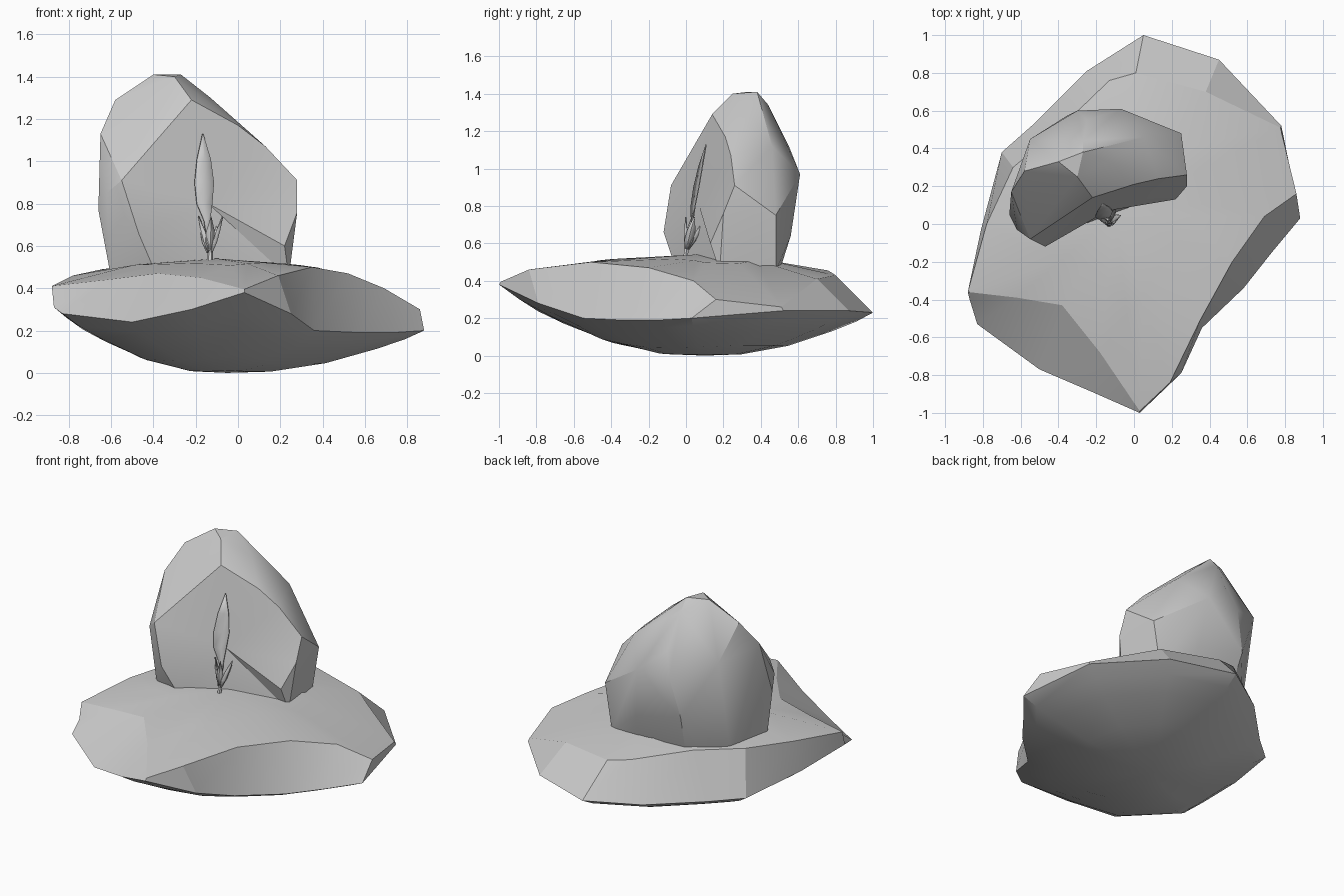
import bpy, bmesh, math
from mathutils import Vector

if "Cube" in bpy.data.objects:
    bpy.data.objects.remove(bpy.data.objects["Cube"])


def finish(bm, name, angle=20):
    bmesh.ops.recalc_face_normals(bm, faces=bm.faces[:])
    me = bpy.data.meshes.new(name)
    bm.to_mesh(me)
    bm.free()
    ob = bpy.data.objects.new(name, me)
    bpy.context.collection.objects.link(ob)
    bpy.ops.object.select_all(action='DESELECT')
    ob.select_set(True)
    bpy.context.view_layer.objects.active = ob
    bpy.ops.object.shade_smooth_by_angle(angle=math.radians(angle))
    return ob


def loft(rings, name, bottom, top):
    bm = bmesh.new()
    rows = [[bm.verts.new(p) for p in r] for r in rings]
    n = len(rows[0])
    for a, b in zip(rows, rows[1:]):
        for i in range(n):
            j = (i + 1) % n
            bm.faces.new((a[i], a[j], b[j], b[i]))
    for row, tip in ((rows[0], bottom), (rows[-1], top)):
        t = bm.verts.new(tip)
        for i in range(n):
            bm.faces.new((row[i], row[(i + 1) % n], t))
    return finish(bm, name)


# Base slab: lower rim and upper rim, sector by sector
lower = [(.88, .03, .20), (.78, .52, .24), (.45, .87, .24), (.05, 1.0, .23),
         (-.25, .81, .21), (-.53, .53, .20), (-.70, .38, .21), (-.81, -.03, .26),
         (-.87, -.40, .31), (-.83, -.53, .28), (-.50, -.77, .24), (-.22, -.89, .30),
         (.03, -1.0, .38), (.25, -.79, .28), (.36, -.55, .20), (.58, -.34, .19),
         (.73, -.15, .19)]
upper = [(.86, .16, .30), (.775, .51, .26), (.38, .70, .41), (.01, .80, .43),
         (-.13, .76, .455), (-.40, .50, .49), (-.64, .30, .49), (-.78, .0, .46),
         (-.88, -.36, .41), (-.62, -.39, .44), (-.38, -.43, .47), (-.18, -.68, .45),
         (.03, -.99, .395), (.19, -.84, .46), (.35, -.51, .50), (.52, -.20, .47),
         (.69, .04, .40)]


def shrink(ring, s, cx, cy, zfun):
    return [(cx + (x - cx) * s, cy + (y - cy) * s, zfun(z)) for x, y, z in ring]


rings = [shrink(lower, s, -.05, .1, lambda z, f=f: z * f)
         for s, f in ((.22, .03), (.5, .23), (.76, .57), (.9, .79))]
rings += [lower, upper, shrink(upper, .5, -.1, .05, lambda z: .515 + (z - .45) * .12)]
loft(rings, "base_slab", (-.05, .1, 0), (-.1, .05, .54))

# Upright boulder: convex faceted stone
stone = [(-.22, .14, 1.29), (-.55, -.08, .91), (-.47, -.12, .66), (-.38, -.05, .45),
         (-.20, .03, .45), (.0, .21, 1.17), (.13, .24, 1.07), (.28, .26, .91),
         (.28, .20, .76), (.22, .13, .60), (.24, .18, .45), (.25, .48, .75),
         (.20, .48, .45), (.05, .46, 1.12), (-.07, .61, .97), (-.30, .60, .97),
         (-.03, .56, .64), (.0, .49, .42), (-.27, .38, 1.41), (-.40, .33, 1.41),
         (-.30, .25, 1.40), (-.27, .44, 1.34), (-.25, .55, 1.12), (-.13, .33, 1.30),
         (-.58, .28, 1.29), (-.65, .17, 1.13), (-.66, .05, .77), (-.62, -.03, .85),
         (-.60, .02, .45), (-.55, .45, 1.08), (-.55, .32, .42), (-.33, .47, .42),
         (-.36, .57, .72)]
bm = bmesh.new()
for p in stone:
    bm.verts.new(p)
bmesh.ops.convex_hull(bm, input=bm.verts[:])
loose = [v for v in bm.verts if not v.link_faces]
bmesh.ops.delete(bm, geom=loose, context='VERTS')
# slightly hollow the front face around one centre point
bmesh.ops.recalc_face_normals(bm, faces=bm.faces[:])
facing = Vector((.37, -.91, .2)).normalized()
front = [f for f in bm.faces if f.normal.dot(facing) > .85]
bmesh.ops.delete(bm, geom=front, context='FACES')
rim = [e for e in bm.edges if e.is_boundary]
centre = bm.verts.new((-.14, .07, .80))
for e in rim:
    bm.faces.new((*e.verts, centre))
finish(bm, "upright_boulder", 27)


# Sprout: folded leaves on a thin stem
def leaf(name, path, side, fold):
    bm = bmesh.new()
    side, fold = Vector(side), Vector(fold)
    rows = []
    for x, y, z, w in path:
        p = Vector((x, y, z))
        rows.append([bm.verts.new(p - side * w), bm.verts.new(p + fold * w),
                     bm.verts.new(p + side * w)])
    for a, b in zip(rows, rows[1:]):
        for i in range(2):
            bm.faces.new((a[i], a[i + 1], b[i + 1], b[i]))
    ob = finish(bm, name, 40)
    mod = ob.modifiers.new("thickness", 'SOLIDIFY')
    mod.thickness = .006


leaf("tall_leaf", [(-.14, .025, .63, .006), (-.145, .03, .72, .014), (-.157, .035, .80, .036),
                   (-.158, .052, .90, .045), (-.16, .075, 1.01, .032), (-.165, .105, 1.13, .001)],
     (1, .3, 0), (0, .3, 0))

base = Vector((-.135, .005, .57))
for k in range(5):
    a = math.radians(-10 + 72 * k)
    d = Vector((math.cos(a), math.sin(a), 0))
    path = []
    for r, h, w in ((.005, 0, .008), (.02, .05, .022), (.035, .10, .02), (.06, .17, .001)):
        p = base + d * r
        path.append((p.x, p.y + h * .3, p.z + h, w))
    leaf(f"small_leaf_{k + 1}", path, (-d.y, d.x, 0), d * .5)

bm = bmesh.new()
rows = [[bm.verts.new((x + r * math.cos(i * math.tau / 6), y + r * math.sin(i * math.tau / 6), z))
         for i in range(6)]
        for x, y, z, r in ((-.135, -.005, .51, .016), (-.13, .005, .58, .011), (-.14, .025, .66, .007))]
for a, b in zip(rows, rows[1:]):
    for i in range(6):
        bm.faces.new((a[i], a[(i + 1) % 6], b[(i + 1) % 6], b[i]))
bm.faces.new(rows[0])
bm.faces.new(rows[-1])
finish(bm, "stem", 40)
